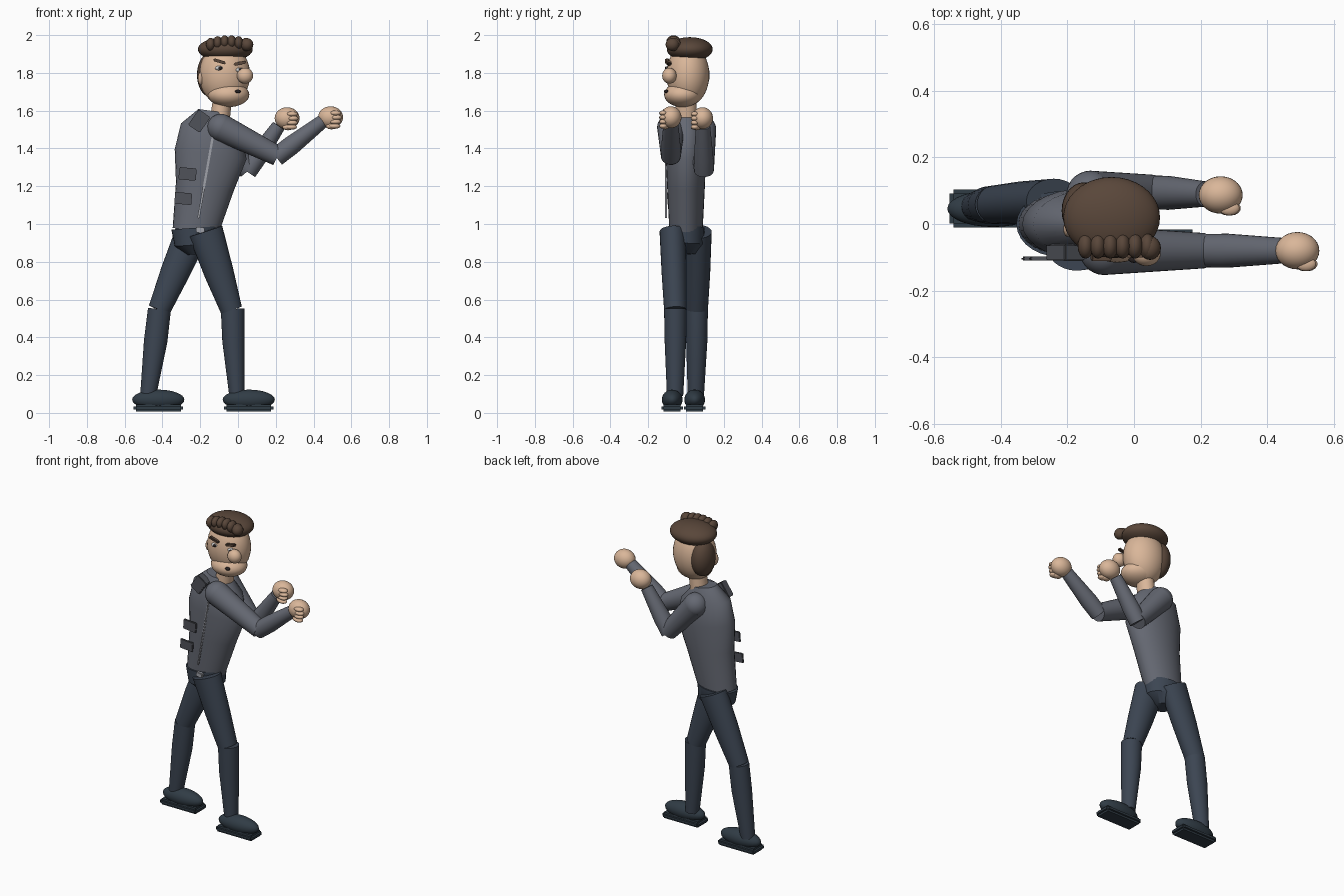
import bpy, bmesh, math
from mathutils import Vector, Matrix

if "Cube" in bpy.data.objects:
    bpy.data.objects.remove(bpy.data.objects["Cube"])


def material(name, r, g, b):
    m = bpy.data.materials.new(name)
    m.diffuse_color = (r, g, b, 1)
    m.use_nodes = True
    m.node_tree.nodes["Principled BSDF"].inputs["Base Color"].default_value = m.diffuse_color
    return m


JACKET = material("jacket_grey", .13, .14, .17)
DARK_GREY = material("trim_grey", .08, .085, .1)
TROUSER = material("trouser_blue", .045, .06, .085)
SHOE = material("shoe_blue", .03, .045, .06)
SKIN = material("skin", .70, .47, .32)
HAIR = material("hair_brown", .10, .062, .042)
WHITE = material("eye_white", .85, .85, .85)
BLACK = material("dark", .02, .015, .015)
ZIP = material("zip_metal", .35, .36, .4)


def finish(name, bm, mat, smooth=True):
    bmesh.ops.recalc_face_normals(bm, faces=bm.faces)
    me = bpy.data.meshes.new(name)
    bm.to_mesh(me)
    bm.free()
    me.materials.append(mat)
    ob = bpy.data.objects.new(name, me)
    bpy.context.collection.objects.link(ob)
    if smooth:
        bpy.ops.object.select_all(action='DESELECT')
        bpy.context.view_layer.objects.active = ob
        ob.select_set(True)
        bpy.ops.object.shade_smooth_by_angle(angle=math.radians(40))
    return ob


def tube(name, rings, mat, n=28):
    """Capped loft; each ring is (x, y, z, radius sideways, radius in y)."""
    bm = bmesh.new()
    axis = (Vector(rings[-1][:3]) - Vector(rings[0][:3])).normalized()
    u = Vector((0, 1, 0)).cross(axis).normalized()
    v = axis.cross(u)
    loops = []
    for x, y, z, ru, rv in rings:
        loops.append([bm.verts.new(Vector((x, y, z))
                      + u * ru * math.cos(2 * math.pi * i / n)
                      + v * rv * math.sin(2 * math.pi * i / n)) for i in range(n)])
    for a, b in zip(loops, loops[1:]):
        for i in range(n):
            j = (i + 1) % n
            bm.faces.new((a[i], a[j], b[j], b[i]))
    bm.faces.new(loops[0])
    bm.faces.new(loops[-1])
    return finish(name, bm, mat)


def ball(name, c, r, mat, seg=28, rot=0):
    bm = bmesh.new()
    m = (Matrix.Translation(c) @ Matrix.Rotation(rot, 4, 'Y')
         @ Matrix.Diagonal((*r, 1)))
    bmesh.ops.create_uvsphere(bm, u_segments=seg, v_segments=seg // 2 + 2, radius=1, matrix=m)
    return finish(name, bm, mat)


def box(name, c, size, mat, rot=0, bevel=.004):
    bm = bmesh.new()
    m = (Matrix.Translation(c) @ Matrix.Rotation(math.radians(rot), 4, 'Y')
         @ Matrix.Diagonal((*size, 1)))
    bmesh.ops.create_cube(bm, size=1, matrix=m)
    bmesh.ops.bevel(bm, geom=bm.edges[:], offset=bevel, segments=2, affect='EDGES')
    return finish(name, bm, mat)


# Torso and hips
tube("torso", [(-.225, 0, .962, .122, .088), (-.175, 0, 1.2, .155, .1),
               (-.145, 0, 1.37, .192, .107), (-.14, 0, 1.51, .163, .1),
               (-.135, 0, 1.598, .075, .06)], JACKET)
tube("hips", [(-.215, .0, .84, .05, .05), (-.22, .0, .89, .115, .095),
              (-.225, .0, .98, .128, .098)], TROUSER)
box("belt_buckle", (-.2, -.1, .968), (.045, .02, .03), ZIP, rot=8)

# Jacket details
box("zip", (-.17, -.106, 1.255), (.012, .01, .46), ZIP, rot=10)
box("upper_pouch", (-.267, -.104, 1.265), (.092, .012, .065), DARK_GREY, rot=5)
box("lower_pouch", (-.29, -.104, 1.135), (.09, .012, .062), DARK_GREY, rot=5)
box("shoulder_patch", (-.205, -.085, 1.545), (.075, .05, .1), DARK_GREY, rot=35)

# Arms: shoulder, elbow, wrist, hand centre
arms = {"near": ((-.09, -.08, 1.51), (.21, -.08, 1.36), (.45, -.08, 1.545), (.49, -.08, 1.565)),
        "far": ((-.13, .087, 1.5), (.055, .095, 1.285), (.215, .09, 1.52), (.26, .087, 1.56))}
for side, (s, e, w, h) in arms.items():
    ball(side + "_shoulder", s, (.073, .073, .073), JACKET)
    tube(side + "_upper_arm", [(*s, .073, .073), (*e, .053, .053)], JACKET)
    # forearm starts slightly behind the elbow
    b = Vector(e) + (Vector(e) - Vector(w)).normalized() * .01
    mid = Vector(e).lerp(Vector(w), .3)
    tube(side + "_forearm", [(*b, .05, .05), (*mid, .051, .051), (*w, .036, .038)], JACKET)
    ball(side + "_hand", h, (.066, .056, .058), SKIN)
    for i in range(4):
        ball(f"{side}_finger_{i}", (h[0] + .03 - .004 * abs(i - 1), h[1] - .04, h[2] + .022 - i * .023),
             (.031, .022, .014), SKIN, 14)
    ball(side + "_thumb", (h[0] + .005, h[1] - .03, h[2] - .048), (.03, .022, .016), SKIN, 14)

# Legs
tube("near_thigh", [(-.172, -.07, .962, .093, .07), (-.1, -.063, .74, .078, .066),
                    (-.035, -.056, .545, .058, .06)], TROUSER)
tube("near_shin", [(-.028, -.056, .55, .063, .06), (-.024, -.056, .38, .059, .057),
                   (-.006, -.058, .09, .04, .043)], TROUSER)
tube("far_thigh", [(-.24, .068, .96, .09, .068), (-.335, .063, .74, .077, .065),
                   (-.417, .058, .545, .059, .058)], TROUSER)
tube("far_shin", [(-.416, .058, .548, .061, .058), (-.436, .057, .38, .062, .056),
                  (-.476, .052, .09, .042, .043)], TROUSER)

# Shoes
for side, x, y in (("near", .057, -.073), ("far", -.422, .046)):
    ball(side + "_shoe", (x, y, .07), (.138, .055, .053), SHOE)
    box(side + "_sole", (x, y, .026), (.262, .114, .038), SHOE, bevel=.012)

# Neck and head
tube("neck", [(-.095, 0, 1.56, .052, .057), (-.08, 0, 1.68, .05, .056)], SKIN)
ball("head", (-.07, .01, 1.79), (.134, .113, .165), SKIN, 36)
ball("jaw", (-.05, -.018, 1.685), (.11, .098, .066), SKIN)
ball("nose", (.037, -.088, 1.785), (.043, .038, .042), SKIN)
ball("ear", (-.198, -.015, 1.77), (.014, .024, .035), SKIN, 16)

# Face details
for side, x, y, z, brow in (("left", -.1, -.094, 1.825, 17), ("right", .008, -.083, 1.815, -12)):
    ball(side + "_eye", (x, y, z), (.021, .014, .012), WHITE, 16)
    ball(side + "_pupil", (x + .006, y - .011, z), (.01, .006, .009), BLACK, 12)
    box(side + "_brow", (x + .002, y - .006, z + .036), (.066, .022, .016), HAIR, rot=brow)
ball("mouth", (0, -.105, 1.702), (.017, .012, .009), BLACK, 14)

# Hair
ball("hair_cap", (-.067, .02, 1.925), (.145, .121, .064), HAIR, 36)
ball("hair_back", (-.15, .04, 1.79), (.067, .085, .115), HAIR)
for i in range(6):
    x = -.145 + i * .037
    ball(f"front_curl_{i}", (x, -.066, 1.951 + .014 * math.sin(math.pi * i / 5)),
         (.024, .038, .035), HAIR, 16)
ball("side_curl", (.048, -.072, 1.95), (.033, .036, .034), HAIR, 16)
